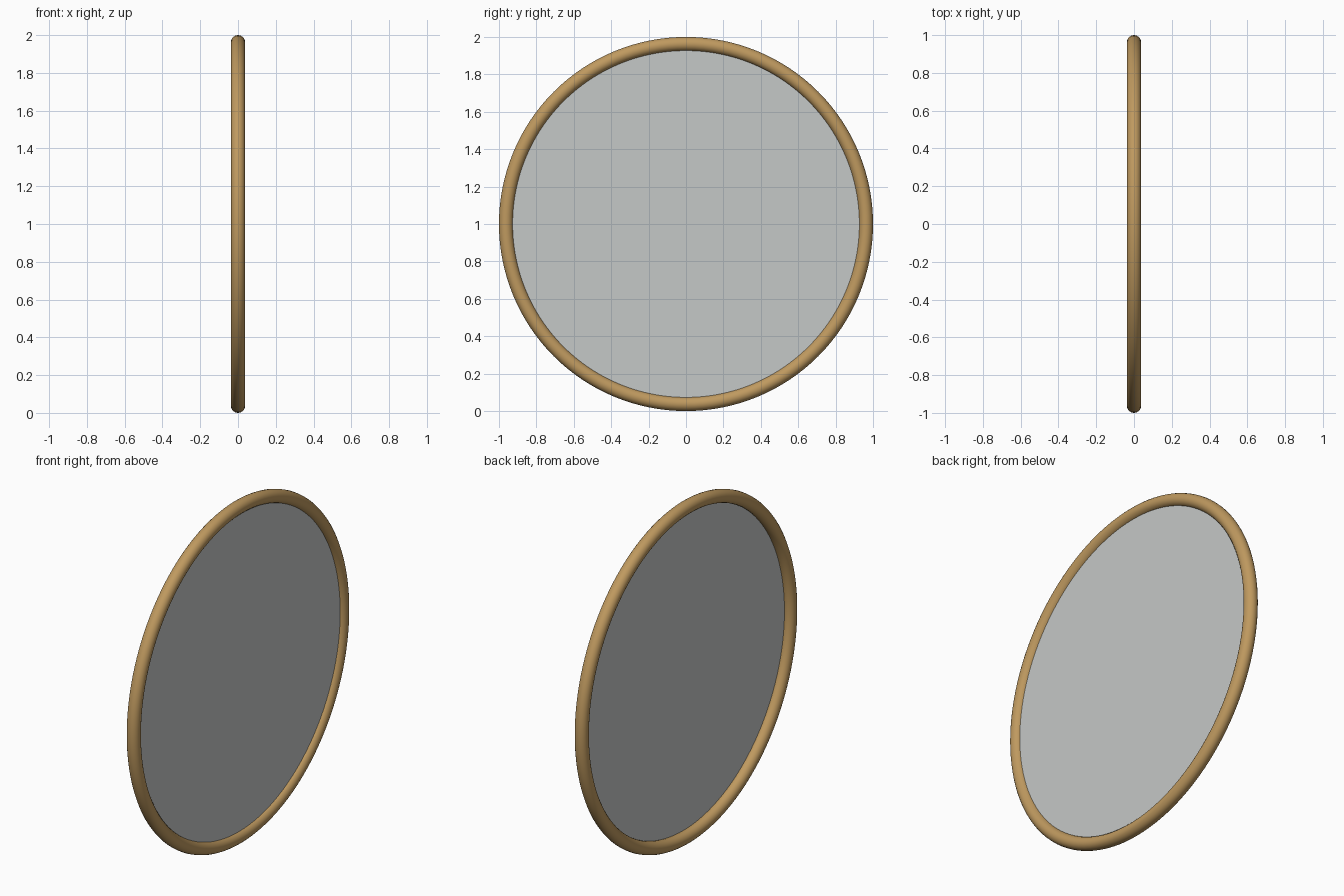
import bpy
from math import pi

RING_RADIUS = 0.9625
TUBE_RADIUS = 0.0375
PANEL_X = 0.012

cube = bpy.data.objects.get("Cube")
if cube:
    bpy.data.objects.remove(cube, do_unlink=True)


def make_material(name, rgb):
    mat = bpy.data.materials.new(name)
    mat.use_nodes = True
    color = (*rgb, 1.0)
    mat.diffuse_color = color
    mat.node_tree.nodes["Principled BSDF"].inputs["Base Color"].default_value = color
    return mat


def finish(name, mat):
    obj = bpy.context.object
    obj.name = name
    obj.data.materials.append(mat)
    return obj


wood = make_material("warm wood", (0.52, 0.32, 0.115))
grey = make_material("pale grey", (0.56, 0.58, 0.57))

# Round hoop standing upright, facing along x
bpy.ops.mesh.primitive_torus_add(
    major_radius=RING_RADIUS, minor_radius=TUBE_RADIUS,
    major_segments=128, minor_segments=20,
    location=(0, 0, 1), rotation=(0, pi / 2, 0))
finish("hoop_frame", wood)
bpy.ops.object.shade_smooth()

# Flat sheet filling the hoop, its edge buried in the tube
bpy.ops.mesh.primitive_circle_add(
    vertices=128, radius=RING_RADIUS, fill_type='NGON',
    location=(PANEL_X, 0, 1), rotation=(0, pi / 2, 0))
finish("round_panel", grey)
